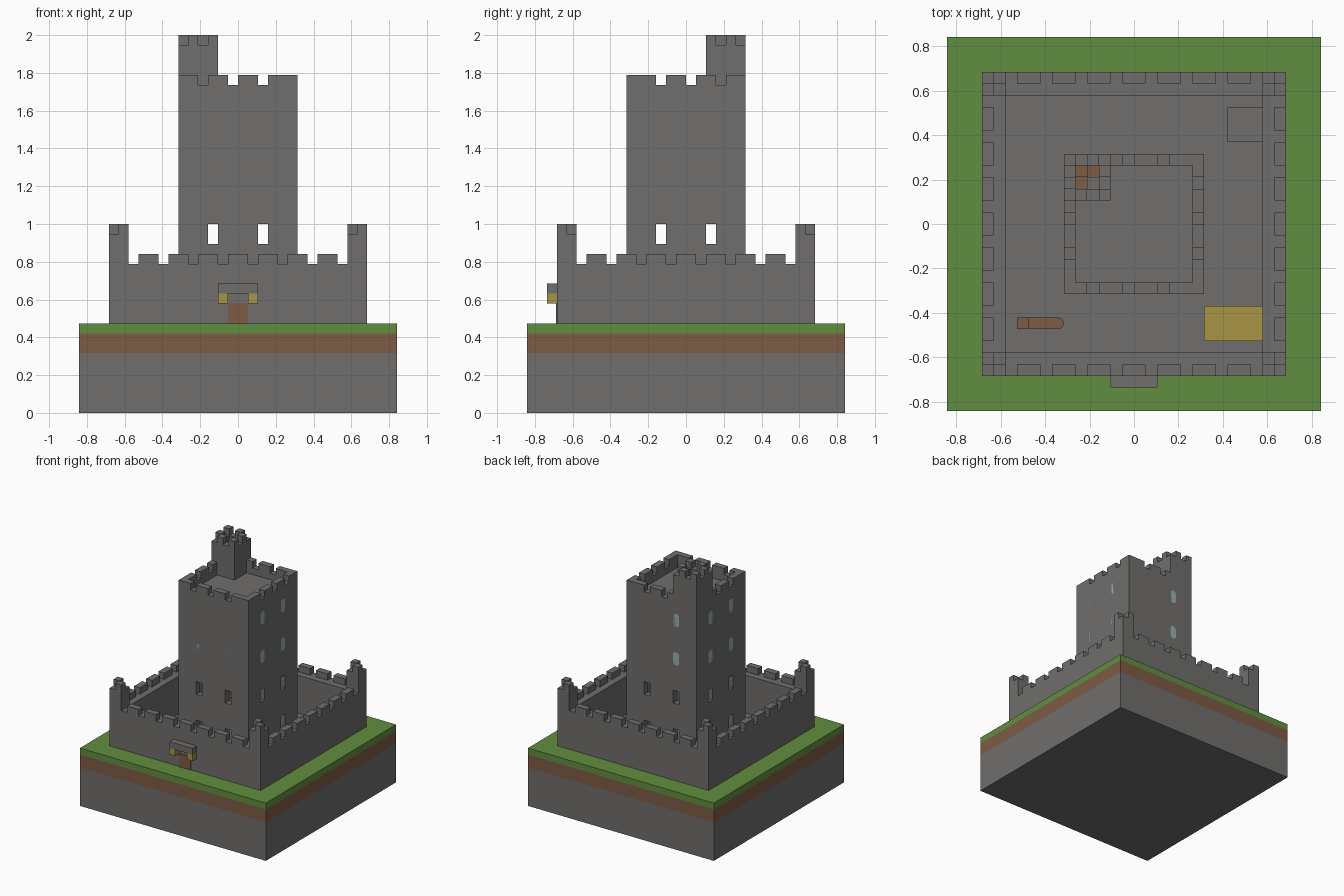
import bpy, bmesh
from mathutils import Matrix

U = 2 / 38  # one block

if "Cube" in bpy.data.objects:
    bpy.data.objects.remove(bpy.data.objects["Cube"])


def material(name, rgb):
    m = bpy.data.materials.new(name)
    m.use_nodes = True
    m.diffuse_color = (*rgb, 1)
    bsdf = next(n for n in m.node_tree.nodes if n.type == 'BSDF_PRINCIPLED')
    bsdf.inputs["Base Color"].default_value = (*rgb, 1)
    bsdf.inputs["Roughness"].default_value = 1
    return m


STONE = material("grey stone", (0.16, 0.157, 0.152))
GRASS = material("green grass", (0.12, 0.27, 0.05))
BROWN = material("brown earth and wood", (0.205, 0.106, 0.06))
STRAW = material("yellow straw", (0.39, 0.3, 0.058))
GLASS = material("pale blue glass", (0.3, 0.43, 0.455))


def finish(name, bm, mat):
    me = bpy.data.meshes.new(name)
    bm.to_mesh(me)
    bm.free()
    me.materials.append(mat)
    ob = bpy.data.objects.new(name, me)
    bpy.context.scene.collection.objects.link(ob)
    return ob


def add_box(bm, x0, x1, y0, y1, z0, z1):
    vs = bmesh.ops.create_cube(bm, size=1)["verts"]
    for v in vs:
        v.co.x = (x0 if v.co.x < 0 else x1) * U
        v.co.y = (y0 if v.co.y < 0 else y1) * U
        v.co.z = (z0 if v.co.z < 0 else z1) * U
    return vs


def boxes(name, items, mat):
    bm = bmesh.new()
    for b in items:
        add_box(bm, *b)
    return finish(name, bm, mat)


def cut(target, cutters):
    """Subtract the cutters, then drop them."""
    for c in cutters:
        c.hide_render = True
        mod = target.modifiers.new(c.name, 'BOOLEAN')
        mod.operation, mod.solver, mod.object = 'DIFFERENCE', 'EXACT', c
    bpy.context.view_layer.update()
    dg = bpy.context.evaluated_depsgraph_get()
    me = bpy.data.meshes.new_from_object(target.evaluated_get(dg))
    target.modifiers.clear()
    target.data = me
    for c in cutters:
        bpy.data.objects.remove(c)


def ring(o, i, z0, z1, cx=0, cy=0):
    """Four walls of a square ring with outer and inner half widths."""
    return [(cx - o, cx + o, cy - o, cy - i, z0, z1), (cx - o, cx + o, cy + i, cy + o, z0, z1),
            (cx - o, cx - i, cy - i, cy + i, z0, z1), (cx + i, cx + o, cy - i, cy + i, z0, z1)]


def checker(x0, y0, n, z):
    """Alternating single-block merlons round the rim of an n by n turret."""
    return [(x, x + 1, y, y + 1, z, z + 1)
            for x in range(x0, x0 + n) for y in range(y0, y0 + n)
            if (x + y) % 2 and (x in (x0, x0 + n - 1) or y in (y0, y0 + n - 1))]


# Layered ground
boxes("rock_base", [(-16, 16, -16, 16, 0, 6)], STONE)
boxes("earth_layer", [(-16, 16, -16, 16, 6, 8)], BROWN)
boxes("grass_layer", [(-16, 16, -16, 16, 8, 9)], GRASS)
boxes("courtyard_floor", [(-11, 11, -11, 11, 9, 9.1)], STONE)

# Curtain wall with merlons
boxes("curtain_wall", ring(13, 11, 9, 15), STONE)
merlons = []
for a in range(-10, 10, 3):
    for s in (-13, 12):
        merlons += [(a, a + 2, s, s + 1, 15, 16), (s, s + 1, a, a + 2, 15, 16)]
boxes("curtain_wall_merlons", merlons, STONE)

# Corner turrets
for x, sx in ((-13, "right"), (11, "left")):
    for y, sy in ((-13, "front"), (11, "back")):
        boxes(f"{sy}_{sx}_turret",
              [(x, x + 2, y, y + 2, 15, 18)] + checker(x, y, 2, 18), STONE)

# Gate
boxes("gate_door", [(-1, 1, -13.1, -13, 9, 11)], BROWN)
boxes("gate_canopy", [(-2, 2, -14, -13, 12, 13)], STONE)
boxes("gate_brackets", [(-2, -1, -14, -13, 11, 12), (1, 2, -14, -13, 11, 12)], STRAW)

# Hollow keep with open lower windows and a stair shaft through the roof
keep = boxes("keep", [(-6, 6, -6, 6, 9, 32)], STONE)
slots = [(a, z) for a in (-3, 2) for z in (11, 17)]
cut(keep, [
    boxes("cavity", [(-5, 5, -5, 5, 9.1, 31)], STONE),
    boxes("cut_x", [(-7, 7, a, a + 1, z, z + 2) for a, z in slots], STONE),
    boxes("cut_y", [(a, a + 1, -7, 7, z, z + 2) for a, z in slots], STONE),
    boxes("shaft", [(-5, -3, 3, 5, 30, 33)], STONE)])

# Keep parapet and merlons
boxes("keep_parapet", [(-6, 6, -6, -5, 32, 33), (5, 6, -5, 6, 32, 33),
                       (-2, 5, 5, 6, 32, 33), (-6, -5, -5, 2, 32, 33)], STONE)
runs = [(a, b, -6, -5) for a, b in ((-6, -4), (-3, -1), (0, 2), (3, 6))]
runs += [(a, b, 5, 6) for a, b in ((-2, -1), (0, 2), (3, 5))]
runs += [(5, 6, a, b) for a, b in ((-5, -3), (-2, 0), (1, 3), (4, 6))]
runs += [(-6, -5, a, b) for a, b in ((-5, -3), (-2, 0), (1, 2))]
boxes("keep_merlons", [(*r, 33, 34) for r in runs], STONE)

# Stair turret on the roof
boxes("stair_turret", ring(2, 1, 32, 37, -4, 4) + checker(-6, 2, 4, 37), STONE)
boxes("stair_landing", [(-4, -3, 3, 4, 31, 32)], STONE)

# Spiral stair
order = [(-5, 3), (-5, 4), (-4, 4), (-4, 3)]
steps = []
for k in range(22):
    x, y = order[k % 4]
    steps.append((x, x + 1, y, y + 1, 9.3 + k, 10 + k))
x, y = order[2]
steps.append((x, x + 1, y, y + 1, 30.5, 31.5))
boxes("spiral_stair", steps, BROWN)

# Glazed upper windows: thin plates with clipped corners on all four sides
bm = bmesh.new()
for quarter in range(4):
    turn = Matrix.Rotation(quarter * 1.5707963, 4, 'Z')
    for a in (-3, 2):
        for z in (23, 29):
            c = 0.28
            outline = [(a + c, z), (a + 1 - c, z), (a + 1, z + c), (a + 1, z + 2 - c),
                       (a + 1 - c, z + 2), (a + c, z + 2), (a, z + 2 - c), (a, z + c)]
            vs = [bm.verts.new(turn @ Matrix.Translation((px * U, -6 * U, pz * U)).translation)
                  for px, pz in outline]
            face = bm.faces.new(vs)
            face.normal_update()
            out = bmesh.ops.extrude_face_region(bm, geom=[face])["geom"]
            moved = [v for v in out if isinstance(v, bmesh.types.BMVert)]
            bmesh.ops.translate(bm, verts=moved, vec=face.normal * 0.005)
bmesh.ops.recalc_face_normals(bm, faces=bm.faces)
finish("keep_windows", bm, GLASS)

# Courtyard furnishings
boxes("stone_block", [(8, 11, 7, 10, 9.1, 11)], STONE)
boxes("straw_pile", [(6, 11, -10, -7, 9.1, 10)], STRAW)
boxes("timber_post", [(-10, -9, -9, -8, 9.1, 11)], BROWN)
bm = bmesh.new()
add_box(bm, -9, -6.5, -9, -8, 9.1, 10)
bmesh.ops.create_cone(bm, cap_ends=True, segments=12, radius1=U / 2, radius2=U / 2,
                      depth=0.9 * U,
                      matrix=Matrix.Translation((-6.5 * U, -8.5 * U, 9.55 * U)))
finish("timber_log", bm, BROWN)
